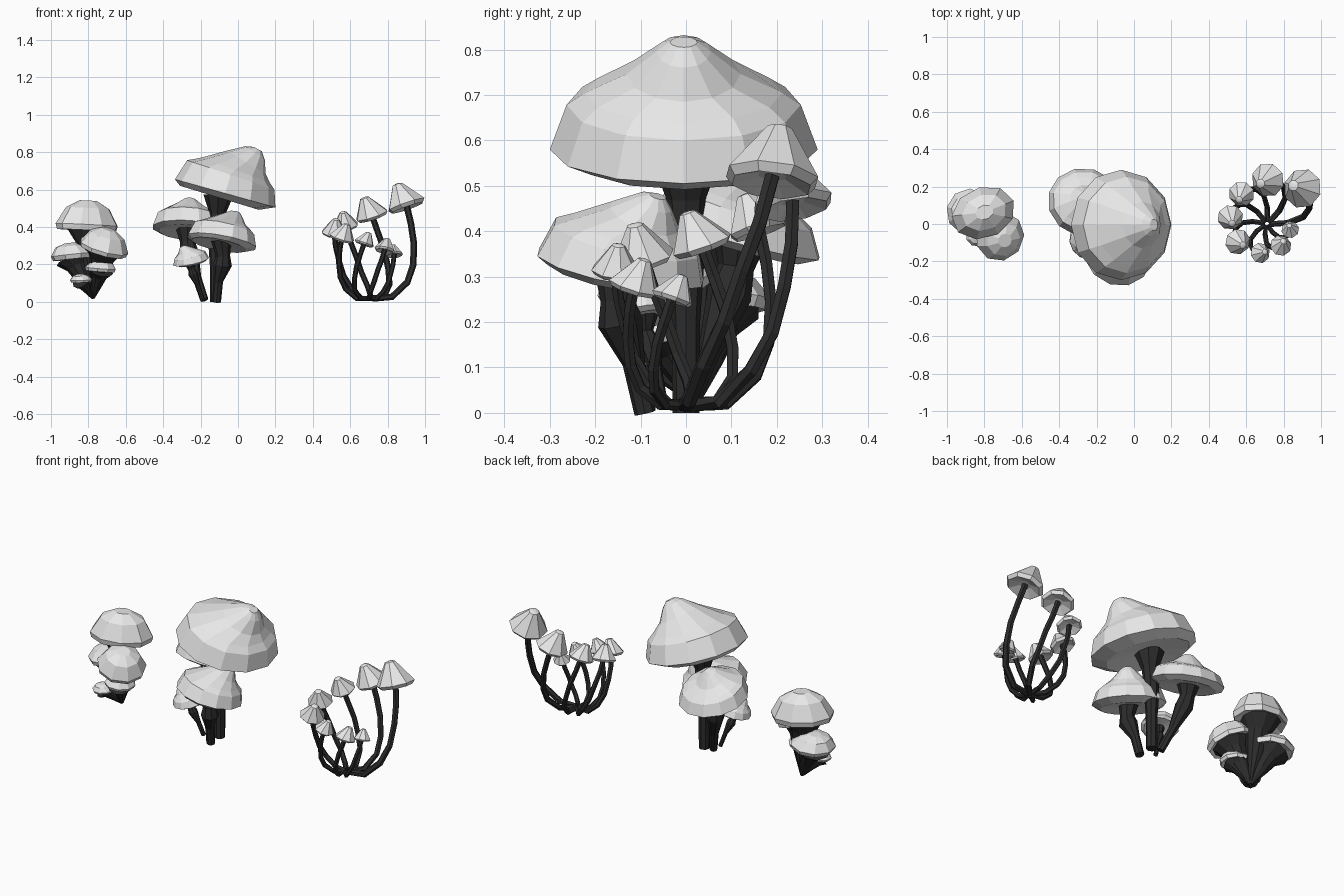
import bpy, bmesh, math
from mathutils import Vector as V, Matrix

if "Cube" in bpy.data.objects:
    bpy.data.objects.remove(bpy.data.objects["Cube"])


def material(name, value):
    m = bpy.data.materials.new(name)
    m.diffuse_color = (value, value, value, 1)
    m.use_nodes = True
    m.node_tree.nodes["Principled BSDF"].inputs["Base Color"].default_value = m.diffuse_color
    return m


CAP = material("pale grey cap", 0.8)
STEM = material("charcoal stem", 0.025)


def loft(name, rings, sides, mat):
    """Skin rings given as (centre, u axis, v axis), closing both ends."""
    bm = bmesh.new()
    loops = []
    for c, u, v in rings:
        loops.append([bm.verts.new(c + u * math.cos(a) + v * math.sin(a))
                      for a in (2 * math.pi * i / sides for i in range(sides))])
    for a, b in zip(loops, loops[1:]):
        for i in range(sides):
            j = (i + 1) % sides
            bm.faces.new((a[i], a[j], b[j], b[i]))
    bm.faces.new(loops[0][::-1])
    bm.faces.new(loops[-1])
    bmesh.ops.recalc_face_normals(bm, faces=bm.faces)
    me = bpy.data.meshes.new(name)
    bm.to_mesh(me)
    bm.free()
    me.materials.append(mat)
    ob = bpy.data.objects.new(name, me)
    bpy.context.collection.objects.link(ob)
    return ob


def stem(name, pts, radii, sides=8):
    """Tube through points with a radius at each point."""
    pts = [V(p) for p in pts]
    rings = []
    for i, p in enumerate(pts):
        t = (pts[min(i + 1, len(pts) - 1)] - pts[max(i - 1, 0)]).normalized()
        u = V((0, 1, 0)).cross(t).normalized()
        rings.append((p, u * radii[i], t.cross(u) * radii[i]))
    return loft(name, rings, sides, STEM)


def round_cap(name, centre, r, profile, lean, tilt, shift=0.0, sides=8, squash=1.0):
    """Cap from (radius, height) profile, tilted toward the lean direction."""
    d = V((lean[0], lean[1], 0)).normalized()
    rot = Matrix.Rotation(math.radians(tilt), 3, V((0, 0, 1)).cross(d))
    side = V((0, 0, 1)).cross(d) * squash
    rings = []
    for k, h in profile:
        c = V(centre) + rot @ (V((0, 0, h * r)) + d * shift * r * max(h, 0))
        rings.append((c, rot @ d * r * k, rot @ side * r * k))
    return loft(name, rings, sides, CAP)


# ---- middle cluster: bent, pointed caps (left xz, right xz, half depth)
BENT = [((-0.17, 0.60), (-0.02, 0.55), 0.08),
        ((-0.31, 0.62), (0.11, 0.492), 0.235),
        ((-0.337, 0.655), (0.20, 0.505), 0.295),
        ((-0.272, 0.757), (0.195, 0.60), 0.258),
        ((-0.20, 0.77), (0.168, 0.64), 0.218),
        ((-0.06, 0.808), (0.148, 0.685), 0.125),
        ((0.04, 0.832), (0.143, 0.76), 0.06),
        ((0.085, 0.828), (0.127, 0.805), 0.03)]


def bent_cap(name, centre, scale, azimuth, bend=1.0):
    rot = Matrix.Rotation(math.radians(azimuth), 3, 'Z') * scale
    rings = []
    for (lx, lz), (rx, rz), d in BENT:
        left, right = V((lx, 0, lz)), V((rx, 0, rz))
        mid = (left + right) / 2 - V((-0.07, 0, 0.58))
        mid.x *= bend
        rings.append((V(centre) + rot @ mid, rot @ ((right - left) / 2), rot @ V((0, d, 0))))
    return loft(name, rings, 12, CAP)


bent_cap("large_cap", (-0.07, -0.005, 0.58), 1.0, 0)
bent_cap("front_cap", (-0.088, -0.145, 0.32), 0.665, 45)
bent_cap("back_cap", (-0.262, 0.115, 0.387), 0.68, 75, 0.3)
bent_cap("small_cap", (-0.25, -0.09, 0.215), 0.345, 215)

stem("large_stem", [(-0.12, 0, 0), (-0.12, 0, 0.2), (-0.12, 0, 0.33), (-0.11, 0, 0.47),
                    (-0.105, 0, 0.57)], [0.03, 0.031, 0.04, 0.043, 0.08])
stem("front_stem", [(-0.115, -0.09, 0), (-0.105, -0.115, 0.11), (-0.082, -0.145, 0.2),
                    (-0.08, -0.15, 0.245), (-0.09, -0.15, 0.33)],
     [0.024, 0.025, 0.05, 0.038, 0.055])
stem("back_stem", [(-0.18, 0.0, 0.01), (-0.22, 0.05, 0.13), (-0.26, 0.095, 0.26),
                   (-0.27, 0.11, 0.32), (-0.27, 0.12, 0.39)],
     [0.022, 0.024, 0.05, 0.04, 0.062])
stem("small_stem", [(-0.19, -0.05, 0.01), (-0.215, -0.065, 0.09), (-0.24, -0.08, 0.15),
                    (-0.25, -0.088, 0.18), (-0.25, -0.09, 0.22)],
     [0.012, 0.013, 0.026, 0.016, 0.03])

# ---- right cluster: spiral of thin stems with conical caps (x, y, rim z, radius)
CONE = [(0.3, 0.0), (0.85, -0.2), (1.0, -0.02), (0.62, 0.55), (0.27, 1.08), (0.1, 1.13)]
SPIRAL = [(0.90, 0.19, 0.522, 0.107), (0.715, 0.235, 0.465, 0.092),
          (0.575, 0.16, 0.41, 0.07), (0.515, 0.035, 0.372, 0.07),
          (0.555, -0.095, 0.345, 0.07), (0.675, -0.155, 0.315, 0.055),
          (0.785, -0.115, 0.28, 0.058), (0.835, -0.03, 0.255, 0.048)]
HUB = V((0.71, 0, 0))
for i, (x, y, z, r) in enumerate(SPIRAL):
    out = V((x, y, 0)) - HUB
    tangent = V((-out.y, out.x, 0)).normalized()
    lean = tangent * 0.9 - out.normalized() * 0.45
    round_cap(f"cone_cap_{i + 1}", (x, y, z), r, CONE, lean, 20, 0.1)
    path = []
    for k, h, turn in ((0.05, 0.025, -50), (0.42, 0.05, -42), (0.74, 0.2, -34),
                       (0.90, 0.38, -25), (0.97, 0.6, -17), (1.0, 0.8, -8), (1.0, 1.0, 0)):
        path.append(HUB + Matrix.Rotation(math.radians(turn), 3, 'Z') @ out * k
                    + V((0, 0, max(z * h, 0.018))))
    w = 0.009 + 0.08 * r
    stem(f"thin_stem_{i + 1}", path, [w] * len(path), 6)

# ---- left cluster: domed caps on flaring stems from one point
DOME = [(0.6, -0.1), (0.95, -0.22), (1.0, -0.05), (0.7, 0.46), (0.28, 0.69)]
FLAT = [(0.6, -0.05), (0.92, -0.15), (1.0, 0.05), (0.68, 0.42), (0.25, 0.56)]
DOMES = [("top_dome", (-0.805, 0.06, 0.42), 0.175, DOME, (1, 0.4), 3, 0.0, 0.78),
         ("side_dome", (-0.715, -0.068, 0.30), 0.135, DOME, (1, -0.8), 20, 0.0, 1.0),
         ("left_dome", (-0.878, 0.065, 0.247), 0.124, FLAT, (-1, 0.2), 6, 0.2, 1.0),
         ("low_dome", (-0.735, -0.055, 0.175), 0.085, FLAT, (1, -0.4), 5, 0.2, 1.0),
         ("tiny_dome", (-0.84, -0.06, 0.115), 0.06, FLAT, (-0.5, -1), 5, 0.2, 1.0)]
ROOT = V((-0.775, 0.02, 0.022))
for name, c, r, prof, lean, tilt, shift, squash in DOMES:
    round_cap(name, c, r, prof, lean, tilt, shift, 9, squash)
    top = V(c) - V((0, 0, 0.08 * r))
    low, mid = ROOT.lerp(top, 0.45), ROOT.lerp(top, 0.78)
    w = r * squash
    stem(name + "_stem", [ROOT, low, mid, top],
         [0.01, 0.34 * w, 0.5 * w, 0.82 * w], 10)
